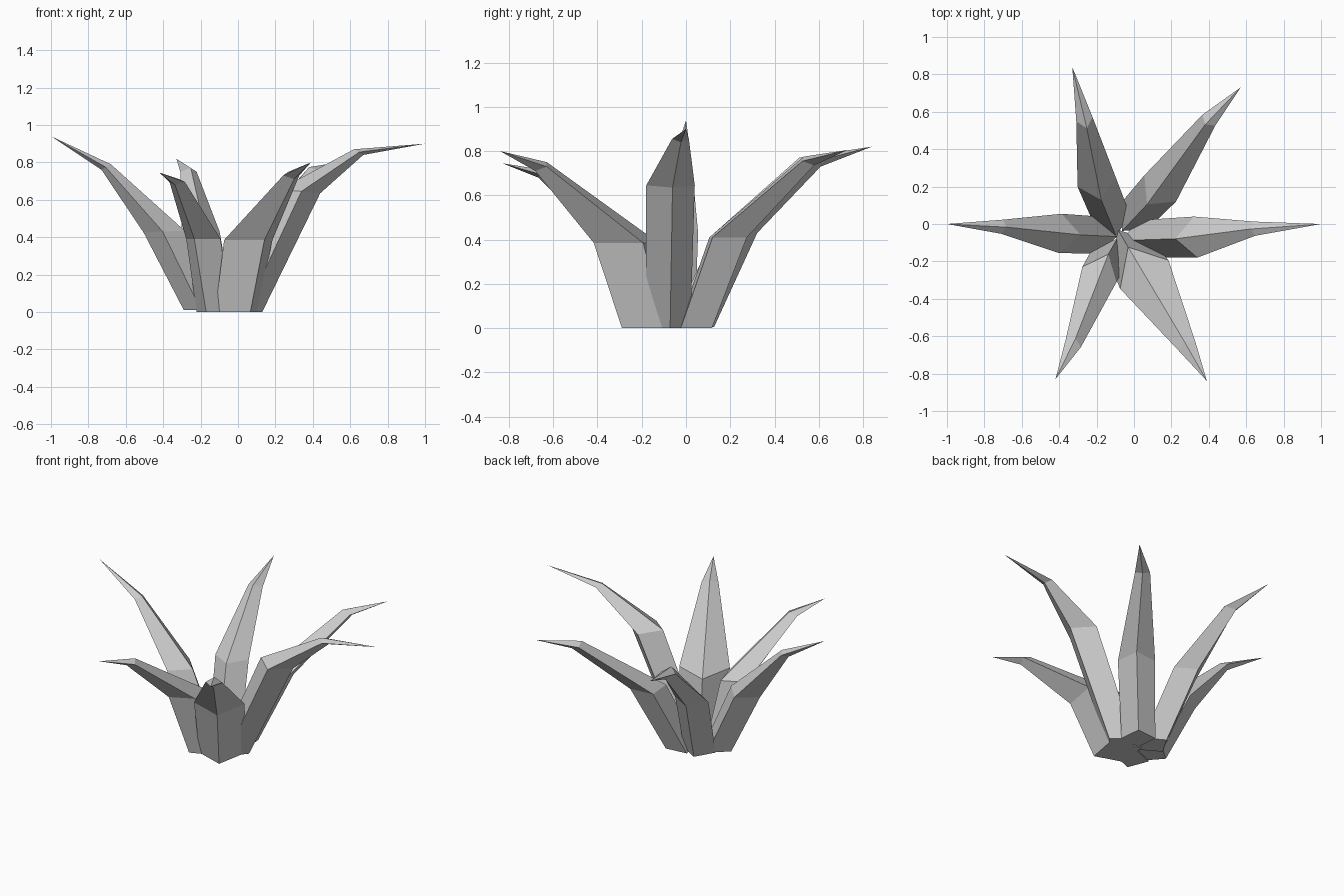
import bpy, bmesh
from mathutils import Vector


def leaf(name, tip, sections):
    """Solid leaf with a diamond cross-section that tapers to a point.
    Each section: (x, y, z, half width, depth, tilt)."""
    tip = Vector(tip)
    base = Vector(sections[0][:3])
    out = Vector((tip.x - base.x, tip.y - base.y, 0)).normalized()
    side = Vector((-out.y, out.x, 0))
    bm = bmesh.new()
    rings = []
    for x, y, z, w, d, tilt in sections:
        c = Vector((x, y, z))
        lift = Vector((0, 0, tilt))
        pts = (c + out * d - lift, c + side * w, c - out * d + lift, c - side * w)
        rings.append([bm.verts.new(p) for p in pts])
    for low, high in zip(rings, rings[1:]):
        for i in range(4):
            j = (i + 1) % 4
            bm.faces.new((low[i], low[j], high[j], high[i]))
    point = bm.verts.new(tip)
    for i in range(4):
        bm.faces.new((rings[-1][i], rings[-1][(i + 1) % 4], point))
    bm.faces.new(rings[0][::-1])
    bmesh.ops.recalc_face_normals(bm, faces=bm.faces)
    mesh = bpy.data.meshes.new(name)
    bm.to_mesh(mesh)
    bm.free()
    obj = bpy.data.objects.new(name, mesh)
    bpy.context.collection.objects.link(obj)


# Six arching leaves growing from one clump
leaf("right_leaf", (1.0, 0.0, 0.90),
     [(0.03, -0.08, 0, 0.10, 0.10, 0), (0.33, -0.07, 0.645, 0.11, 0.11, 0.01),
      (0.645, -0.025, 0.855, 0.038, 0.025, 0.015)])
leaf("back_right_leaf", (0.57, 0.73, 0.805),
     [(0.0, 0.04, 0, 0.10, 0.10, 0), (0.14, 0.19, 0.41, 0.11, 0.11, 0.0),
      (0.40, 0.555, 0.755, 0.045, 0.03, 0.02)])
leaf("back_leaf", (-0.33, 0.84, 0.82),
     [(-0.12, 0.03, 0.005, 0.10, 0.10, 0), (-0.20, 0.225, 0.43, 0.105, 0.10, 0.0),
      (-0.265, 0.56, 0.75, 0.045, 0.05, 0.02)])
leaf("left_leaf", (-1.0, 0.0, 0.94),
     [(-0.19, -0.06, 0.01, 0.10, 0.10, 0), (-0.395, -0.05, 0.43, 0.105, 0.11, 0.005),
      (-0.705, -0.015, 0.775, 0.038, 0.025, 0.015)])
leaf("front_left_leaf", (-0.42, -0.83, 0.745),
     [(-0.13, -0.17, 0, 0.10, 0.10, 0), (-0.185, -0.27, 0.39, 0.10, 0.12, 0.0),
      (-0.325, -0.64, 0.695, 0.045, 0.03, 0.015)])
leaf("front_right_leaf", (0.39, -0.84, 0.80),
     [(-0.01, -0.16, 0, 0.13, 0.15, 0), (0.055, -0.27, 0.385, 0.15, 0.17, 0.0),
      (0.285, -0.655, 0.73, 0.05, 0.03, 0.02)])
